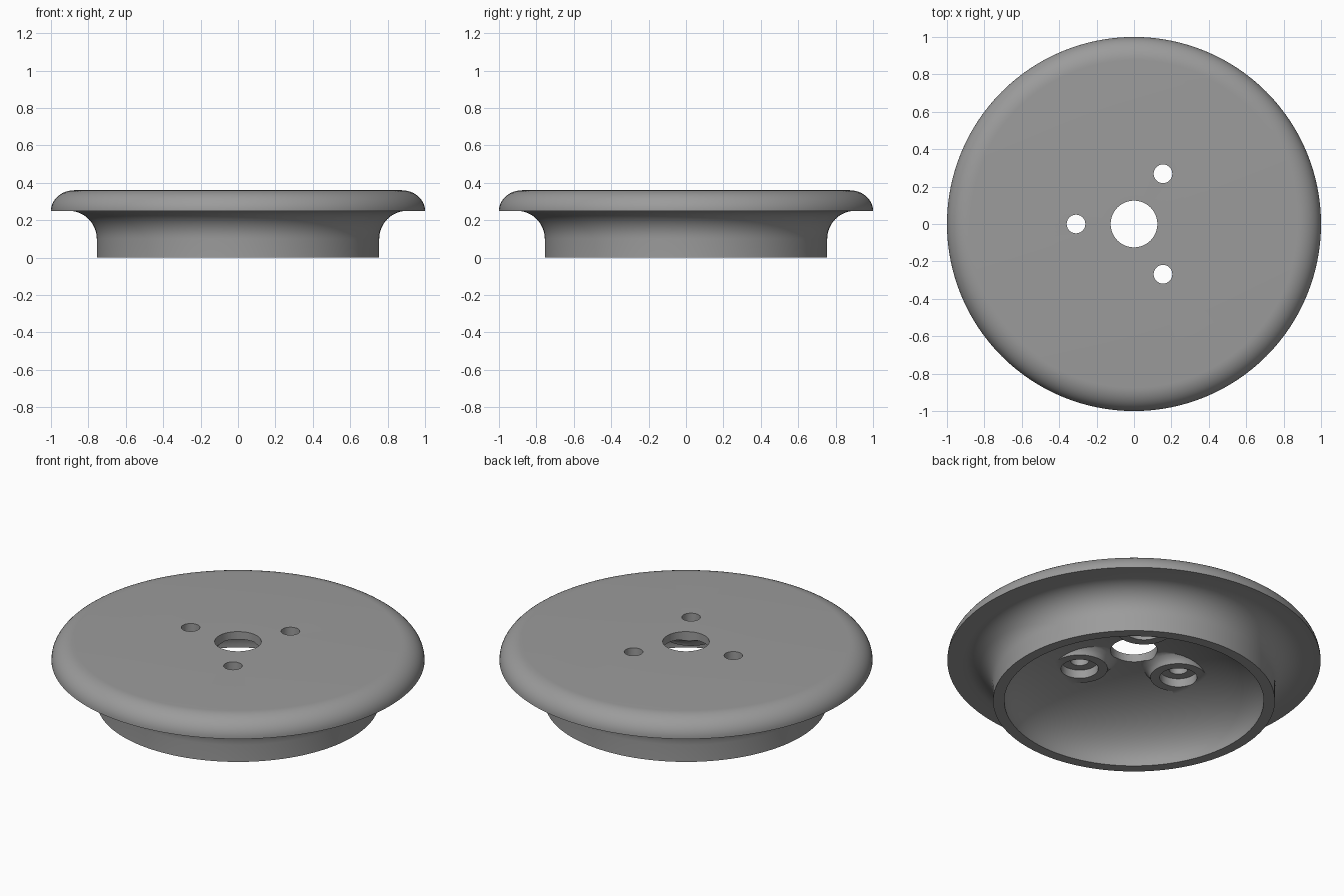
import bpy, bmesh, math

if "Cube" in bpy.data.objects:
    bpy.data.objects.remove(bpy.data.objects["Cube"])

grey = bpy.data.materials.new("mid grey")
grey.diffuse_color = (0.33, 0.33, 0.33, 1)
grey.use_nodes = True
grey.node_tree.nodes["Principled BSDF"].inputs["Base Color"].default_value = grey.diffuse_color


def arc(cx, cz, rx, rz, a0, a1, n):
    """Points along an elliptical arc, angles in degrees."""
    out = []
    for i in range(n + 1):
        a = math.radians(a0 + (a1 - a0) * i / n)
        out.append((cx + rx * math.cos(a), cz + rz * math.sin(a)))
    return out


def lathe(name, profile, steps, x=0.0, y=0.0):
    """Turn an (r, z) profile that starts and ends on the axis into a solid."""
    bm = bmesh.new()
    rings = []
    for r, z in profile:
        if r < 1e-5:
            rings.append([bm.verts.new((x, y, z))] * steps)
        else:
            rings.append([bm.verts.new((x + r * math.cos(2 * math.pi * i / steps),
                                        y + r * math.sin(2 * math.pi * i / steps), z))
                          for i in range(steps)])
    for a, b in zip(rings, rings[1:]):
        for i in range(steps):
            j = (i + 1) % steps
            corners = list(dict.fromkeys([a[i], a[j], b[j], b[i]]))
            bm.faces.new(corners)
    bmesh.ops.recalc_face_normals(bm, faces=bm.faces)
    mesh = bpy.data.meshes.new(name)
    bm.to_mesh(mesh)
    bm.free()
    mesh.materials.append(grey)
    obj = bpy.data.objects.new(name, mesh)
    bpy.context.collection.objects.link(obj)
    return obj


def combine(target, tool, operation):
    """Apply a boolean and remove the tool."""
    bpy.ops.object.select_all(action='DESELECT')
    bpy.context.view_layer.objects.active = target
    target.select_set(True)
    mod = target.modifiers.new("cut", 'BOOLEAN')
    mod.operation = operation
    mod.solver = 'EXACT'
    mod.object = tool
    bpy.ops.object.modifier_apply(modifier=mod.name)
    bpy.data.objects.remove(tool, do_unlink=True)


def drill(name, r, z0, z1, x, y, steps):
    return lathe(name, [(0, z0), (r, z0), (r, z1), (0, z1)], steps, x, y)


# Flanged disc: rounded top edge, coved neck, domed hollow underneath
profile = [(0, 0.36)]
profile += arc(0.875, 0.25, 0.125, 0.11, 90, 0, 12)
profile += arc(0.905, 0.10, 0.15, 0.15, 90, 180, 12)
profile += [(0.755, 0.0)]
profile += arc(0, 0, 0.695, 0.32, 0, 90, 24)[:-1]
profile += [(0, 0.32)]
disc = lathe("flanged_disc", profile, 128)

# Three flared screw bosses inside the hollow
spots = [(0.31 * math.cos(math.radians(a)), 0.31 * math.sin(math.radians(a)))
         for a in (60, 180, 300)]
boss_profile = [(0, 0.26), (0.15, 0.26), (0.155, 0.275), (0.165, 0.29),
                (0.18, 0.303), (0.20, 0.315), (0.20, 0.335), (0, 0.335)]
for x, y in spots:
    combine(disc, lathe("boss", boss_profile, 48, x, y), 'UNION')

# Counterbored screw holes and the centre hole
for x, y in spots:
    combine(disc, drill("counterbore", 0.10, 0.1, 0.31, x, y, 40), 'DIFFERENCE')
    combine(disc, drill("screw_hole", 0.05, 0.1, 0.5, x, y, 32), 'DIFFERENCE')
combine(disc, drill("centre_hole", 0.125, 0.1, 0.5, 0, 0, 48), 'DIFFERENCE')

bpy.ops.object.select_all(action='DESELECT')
disc.select_set(True)
bpy.context.view_layer.objects.active = disc
bpy.ops.object.shade_smooth_by_angle(angle=math.radians(30))
